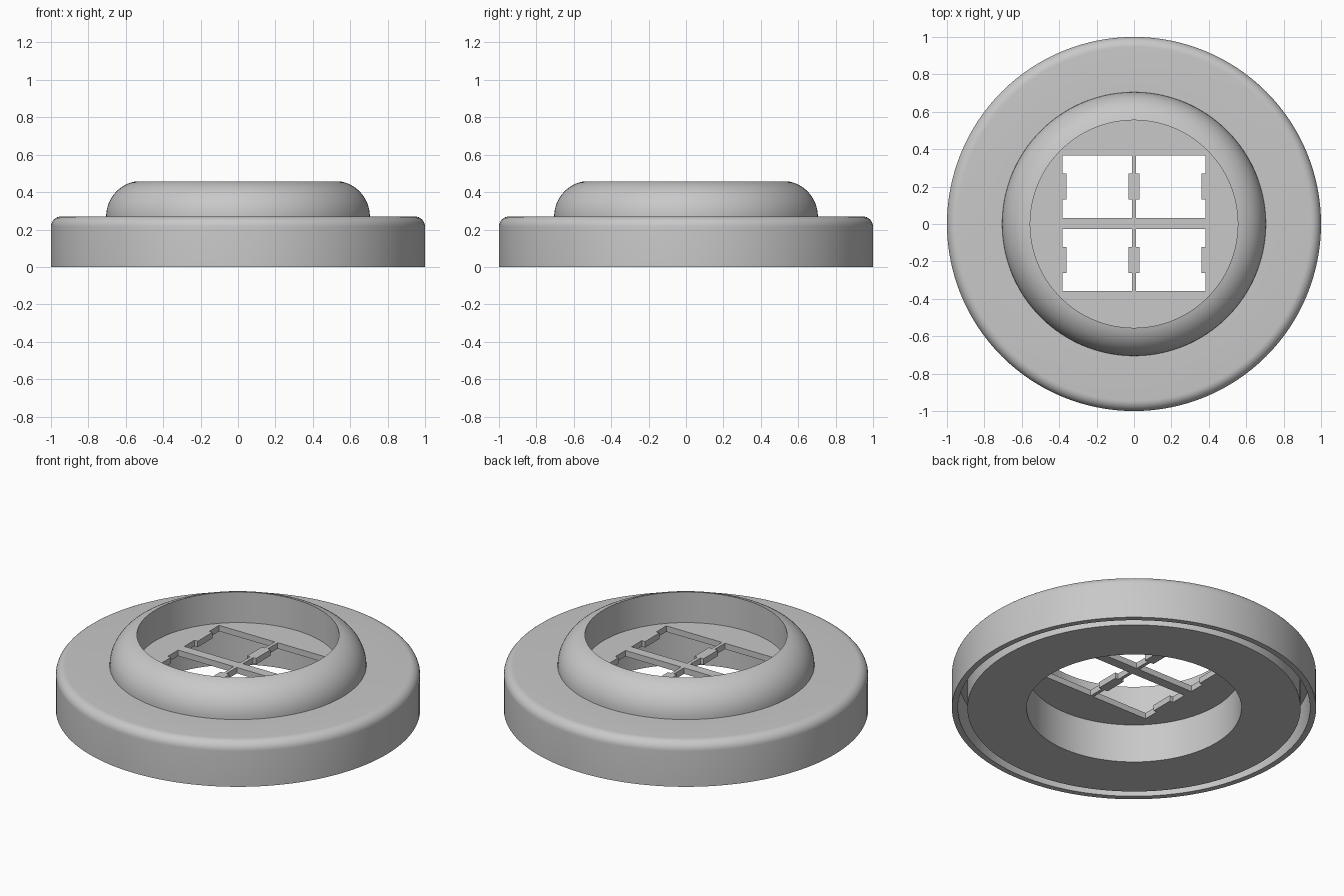
import bpy, bmesh, math

if "Cube" in bpy.data.objects:
    bpy.data.objects.remove(bpy.data.objects["Cube"])

SEGMENTS = 128
PLATE_TOP, PLATE_BOTTOM = 0.27, 0.234

grey = bpy.data.materials.new("plain grey")
grey.diffuse_color = (0.58, 0.58, 0.58, 1)
grey.use_nodes = True
grey.node_tree.nodes["Principled BSDF"].inputs["Base Color"].default_value = grey.diffuse_color


def new_object(name, bm):
    bmesh.ops.recalc_face_normals(bm, faces=bm.faces)
    mesh = bpy.data.meshes.new(name)
    bm.to_mesh(mesh)
    bm.free()
    mesh.materials.append(grey)
    obj = bpy.data.objects.new(name, mesh)
    bpy.context.collection.objects.link(obj)
    return obj


def arc(cx, cz, radius, start, end, steps):
    """Points (r, z) along a circular arc, angles in radians."""
    return [(cx + radius * math.cos(start + (end - start) * i / steps),
             cz + radius * math.sin(start + (end - start) * i / steps))
            for i in range(steps + 1)]


def lathe(name, profile):
    bm = bmesh.new()
    verts = [bm.verts.new((r, 0, z)) for r, z in profile]
    edges = [bm.edges.new(pair) for pair in zip(verts, verts[1:])]
    bmesh.ops.spin(bm, geom=verts + edges, cent=(0, 0, 0), axis=(0, 0, 1),
                   angle=2 * math.pi, steps=SEGMENTS)
    bmesh.ops.remove_doubles(bm, verts=bm.verts, dist=1e-5)
    return new_object(name, bm)


def window_cutter(x0, x1, y0, y1, tab0, tab1, left_tab, right_tab):
    """Rectangular opening with a small tab reaching in from each side."""
    outline = [(x0, y0), (x1, y0), (x1, tab0), (x1 - right_tab, tab0),
               (x1 - right_tab, tab1), (x1, tab1), (x1, y1), (x0, y1),
               (x0, tab1), (x0 + left_tab, tab1), (x0 + left_tab, tab0), (x0, tab0)]
    bm = bmesh.new()
    face = bm.faces.new([bm.verts.new((x, y, 0.15)) for x, y in outline])
    top = bmesh.ops.extrude_face_region(bm, geom=[face])["geom"]
    moved = [g for g in top if isinstance(g, bmesh.types.BMVert)]
    bmesh.ops.translate(bm, verts=moved, vec=(0, 0, 0.2))
    return new_object("window_cutter", bm)


# Ring body: underside recess, gasket groove, rounded rim, dome collar, window plate
dome_end = math.acos((0.555 - 0.515) / 0.19)
profile = [(0, PLATE_BOTTOM), (0.59, PLATE_BOTTOM), (0.59, 0),
           (0.915, 0), (0.915, 0.2), (0.967, 0.2), (0.967, 0), (1, 0)]
profile += arc(0.945, 0.215, 0.055, 0, math.pi / 2, 8)
profile += arc(0.515, 0.27, 0.19, 0, dome_end, 14)
profile += [(0.555, PLATE_TOP), (0, PLATE_TOP)]
body = lathe("ring_body", profile)

# Four windows with side tabs
for y0, y1, tab0, tab1 in ((0.033, 0.366, 0.13, 0.27), (-0.358, -0.026, -0.262, -0.124)):
    for x0, x1, left, right in ((-0.383, -0.01, 0.022, 0.02), (0.01, 0.383, 0.02, 0.022)):
        cutter = window_cutter(x0, x1, y0, y1, tab0, tab1, left, right)
        cutter.hide_render = True
        mod = body.modifiers.new("window", 'BOOLEAN')
        mod.operation = 'DIFFERENCE'
        mod.solver = 'EXACT'
        mod.object = cutter
        bpy.context.view_layer.objects.active = body
        bpy.ops.object.modifier_apply(modifier=mod.name)
        bpy.data.objects.remove(cutter)

# Smooth curved walls, keep hard edges
bpy.ops.object.select_all(action='DESELECT')
body.select_set(True)
bpy.context.view_layer.objects.active = body
bpy.ops.object.shade_smooth_by_angle(angle=math.radians(30))
